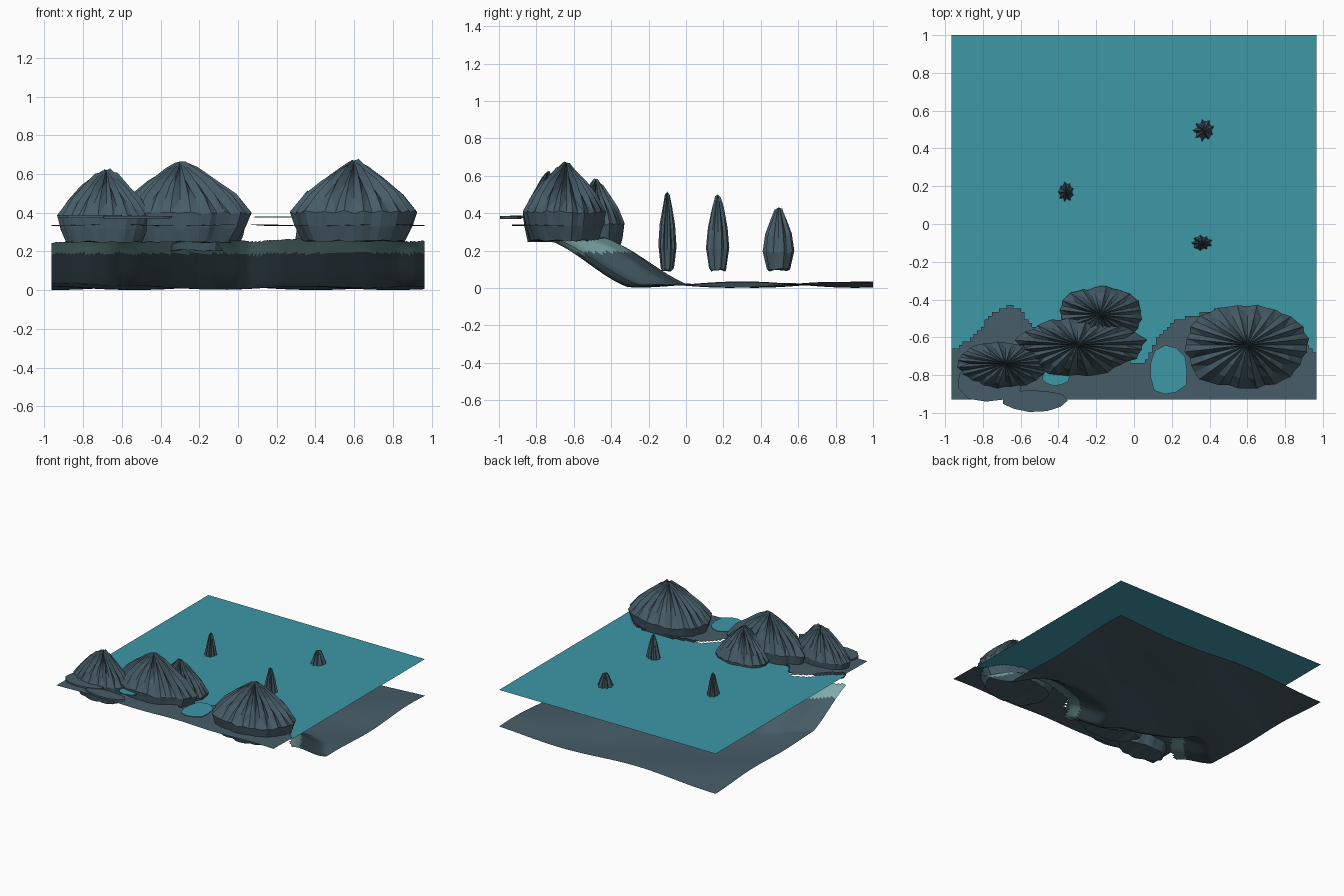
import bpy, bmesh, math, random
from mathutils import noise, Vector

if "Cube" in bpy.data.objects:
    bpy.data.objects.remove(bpy.data.objects["Cube"], do_unlink=True)


def material(name, rgb):
    m = bpy.data.materials.new(name)
    m.use_nodes = True
    m.diffuse_color = (*rgb, 1)
    m.node_tree.nodes["Principled BSDF"].inputs["Base Color"].default_value = (*rgb, 1)
    return m


rock_grey = material("rock grey", (0.062, 0.108, 0.136))
water_teal = material("water teal", (0.048, 0.315, 0.39))
shallow_pale = material("shallow pale teal", (0.21, 0.42, 0.41))

HALF, FRONT, BACK, STEP, SEA = 0.965, -0.93, 1.0, 0.0193, 0.322

# Coast line, x and y pairs
COAST = [(-0.97, -0.68), (-0.86, -0.6), (-0.75, -0.48), (-0.67, -0.43), (-0.62, -0.44),
         (-0.53, -0.54), (-0.35, -0.6), (-0.12, -0.64), (0, -0.74), (0.06, -0.74),
         (0.14, -0.58), (0.22, -0.51), (0.45, -0.45), (0.68, -0.44), (0.82, -0.5),
         (0.92, -0.65), (0.97, -0.68)]


def coast(x):
    for (x0, y0), (x1, y1) in zip(COAST, COAST[1:]):
        if x <= x1:
            return y0 + (y1 - y0) * (x - x0) / (x1 - x0)
    return COAST[-1][1]


def finish(name, bm, mats, smooth=False):
    me = bpy.data.meshes.new(name)
    bm.to_mesh(me)
    bm.free()
    for m in mats:
        me.materials.append(m)
    for p in me.polygons:
        p.use_smooth = smooth
    ob = bpy.data.objects.new(name, me)
    bpy.context.collection.objects.link(ob)
    return ob


def sheet(name, height, keep, mats, slot=lambda z: 0):
    """Square-celled sheet: cells whose centre fails the keep rule are left out."""
    bm = bmesh.new()
    n = round(2 * HALF / STEP)
    grid = []
    for j in range(n + 1):
        y = FRONT + (BACK - FRONT) * j / n
        row = []
        for i in range(n + 1):
            x = -HALF + 2 * HALF * i / n
            row.append(bm.verts.new((x, y, height(x, y))))
        grid.append(row)
    for j in range(n):
        for i in range(n):
            corners = (grid[j][i], grid[j][i + 1], grid[j + 1][i + 1], grid[j + 1][i])
            c = sum((v.co for v in corners), Vector()) / 4
            if keep(c.x, c.y):
                bm.faces.new(corners).material_index = slot(c.z)
    loose = [v for v in bm.verts if not v.link_faces]
    bmesh.ops.delete(bm, geom=loose, context='VERTS')
    return finish(name, bm, mats, True)


# Sea bed: gentle ripples, rising towards the coast
def bed(x, y):
    t = min(max((y - coast(x)) / 0.43, 0), 1)
    ripple = 0.018 + 0.009 * math.sin(5 * x + 3 * y) + 0.008 * math.sin(7 * y - 4 * x)
    rise = 0.6 * (1 - t) + 0.4 * (1 - t * t * (3 - 2 * t))
    return max(ripple + 0.24 * rise, 0)


sheet("sea_bed", bed, lambda x, y: y > coast(x), [rock_grey, shallow_pale],
      lambda z: 1 if z > 0.19 else 0)
sheet("water", lambda x, y: SEA, lambda x, y: y > coast(x), [water_teal])
sheet("shore", lambda x, y: 0.336 + 0.004 * math.sin(9 * x + 6 * y),
      lambda x, y: y <= coast(x), [rock_grey])


# Thin irregular plates: ledges and pools
def plate(name, x, y, rx, ry, z, thick, mat, seed, sides=11):
    rng = random.Random(seed)
    bm = bmesh.new()
    ring = []
    for k in range(sides):
        a = math.tau * k / sides
        s = rng.uniform(0.84, 1)
        ring.append(bm.verts.new((x + rx * s * math.cos(a), y + ry * s * math.sin(a), z)))
    face = bm.faces.new(ring)
    top = bmesh.ops.extrude_face_region(bm, geom=[face])["geom"]
    bmesh.ops.translate(bm, vec=(0, 0, thick),
                        verts=[v for v in top if isinstance(v, bmesh.types.BMVert)])
    bmesh.ops.recalc_face_normals(bm, faces=bm.faces)
    return finish(name, bm, [mat])


plate("left_ledge", -0.76, -0.83, 0.19, 0.13, 0.374, 0.014, rock_grey, 1)
plate("front_ledge", -0.53, -0.935, 0.18, 0.065, 0.37, 0.014, rock_grey, 2)
plate("large_pool", 0.18, -0.775, 0.115, 0.145, 0.376, 0.006, water_teal, 3)
plate("small_pool", -0.41, -0.805, 0.08, 0.055, 0.376, 0.006, water_teal, 4)


# Ridged rocks: rings of a star-shaped outline climbing to a jagged peak
def rock(name, peak, x_range, y_range, profile, seed, sides=40, ridge=0.15, jag=0.05):
    """profile holds (radius factor, height, ridge strength) from bottom to top."""
    rng = random.Random(seed)
    px, py, pz = peak
    bm = bmesh.new()
    outline = [0.93 + 0.14 * noise.noise((2 * math.cos(math.tau * k / sides),
                                          2 * math.sin(math.tau * k / sides), seed))
               for k in range(sides)]
    groove = [(1 if k % 2 else -1) * rng.uniform(0.3, 1) for k in range(sides)]
    rings = []
    for factor, z, strength in profile:
        ring = []
        for k in range(sides):
            a = math.tau * k / sides
            dx, dy = math.cos(a), math.sin(a)
            ex = x_range[1] - px if dx > 0 else px - x_range[0]
            ey = y_range[1] - py if dy > 0 else py - y_range[0]
            r = factor * outline[k] * (1 + ridge * strength * groove[k])
            lift = jag * strength * groove[k] * rng.uniform(0.5, 1)
            ring.append(bm.verts.new((px + ex * r * dx, py + ey * r * dy,
                                      z + lift + rng.uniform(-0.006, 0.006))))
        rings.append(ring)
    for low, high in zip(rings, rings[1:]):
        for k in range(sides):
            n = (k + 1) % sides
            bm.faces.new((low[k], low[n], high[n], high[k]))
    tip = bm.verts.new(peak)
    for k in range(sides):
        bm.faces.new((rings[-1][k], rings[-1][(k + 1) % sides], tip))
    bm.faces.new(rings[0][::-1])
    bmesh.ops.triangulate(bm, faces=bm.faces)
    return finish(name, bm, [rock_grey])


def island(name, peak, x_range, y_range, base, seed):
    h = peak[2] - base
    shape = [(0.83, 0, 0.05), (0.95, 0.18, 0.1), (1.02, 0.36, 0.15), (0.78, 0.56, 0.35),
             (0.5, 0.73, 0.5), (0.24, 0.86, 0.7), (0.08, 0.93, 0.7)]
    rock(name, peak, x_range, y_range, [(f, base + h * t, s) for f, t, s in shape], seed)


island("right_island", (0.6, -0.64, 0.67), (0.25, 0.94), (-0.89, -0.42), 0.255, 5)
island("middle_island", (-0.3, -0.64, 0.665), (-0.63, 0.07), (-0.81, -0.48), 0.25, 6)
island("rear_island", (-0.18, -0.48, 0.58), (-0.4, 0.05), (-0.64, -0.32), 0.205, 7)
island("left_island", (-0.68, -0.74, 0.62), (-0.95, -0.44), (-0.87, -0.62), 0.25, 8)


# Sea stacks: slim spires rising from below the surface
def stack(name, x, y, top, rx, ry, seed):
    h = top - 0.1
    shape = [(0.75, 0, 0.5), (1, 0.28, 0.7), (0.82, 0.55, 0.9), (0.5, 0.78, 1), (0.25, 0.93, 1)]
    rock(name, (x, y, top), (x - rx, x + rx), (y - ry, y + ry),
         [(f, 0.1 + h * t, s) for f, t, s in shape], seed, sides=18, ridge=0.2, jag=0.02)


stack("far_stack", 0.37, 0.495, 0.43, 0.08, 0.085, 9)
stack("middle_stack", -0.36, 0.17, 0.5, 0.05, 0.062, 10)
stack("near_stack", 0.36, -0.1, 0.515, 0.062, 0.046, 11)
